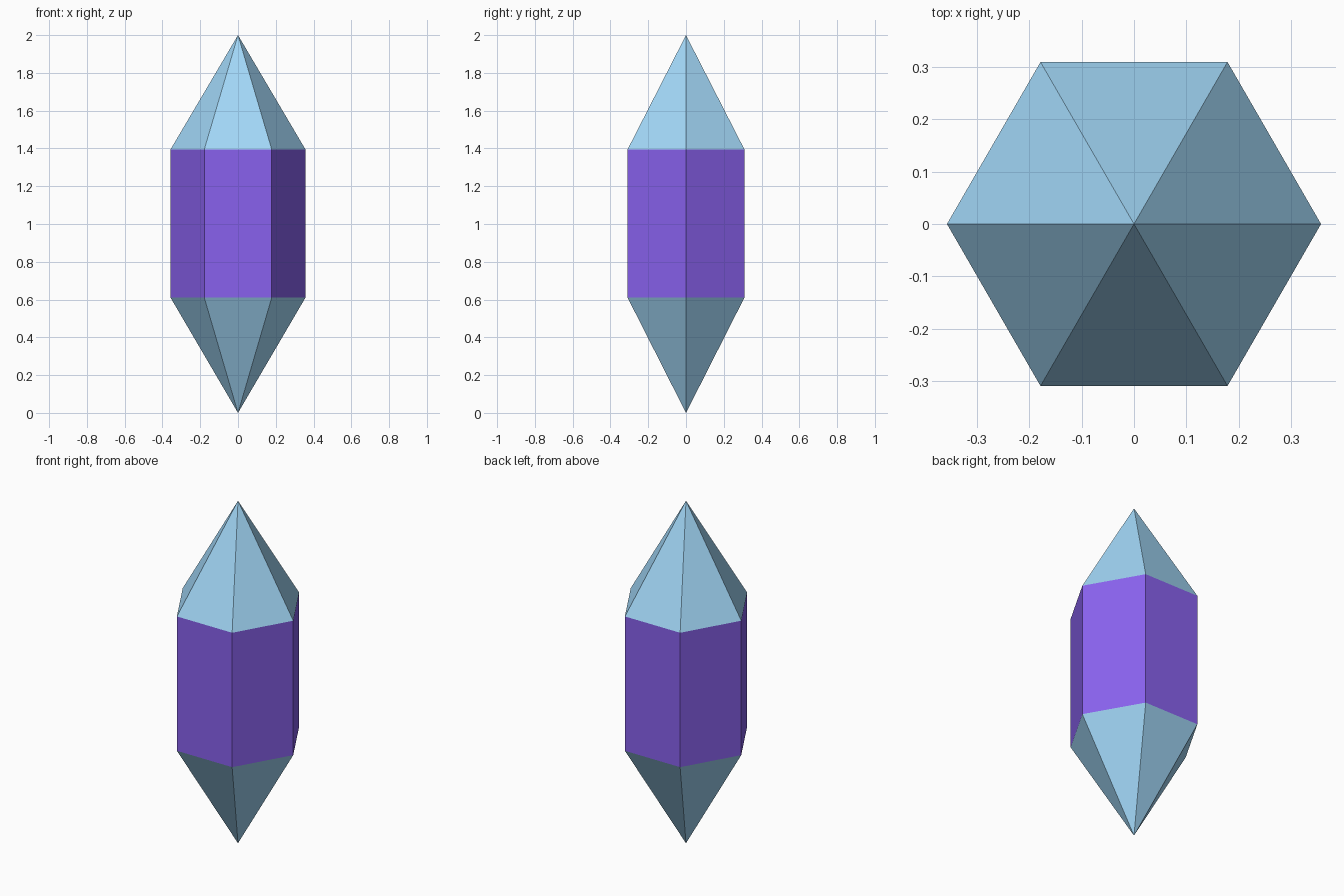
import bpy
import bmesh
from math import radians
from mathutils import Matrix

if "Cube" in bpy.data.objects:
    bpy.data.objects.remove(bpy.data.objects["Cube"])

RADIUS = 0.357
LOW, HIGH, TOP = 0.61, 1.395, 2.0


def material(name, color):
    mat = bpy.data.materials.new(name)
    mat.diffuse_color = color
    mat.use_nodes = True
    mat.node_tree.nodes["Principled BSDF"].inputs["Base Color"].default_value = mat.diffuse_color
    return mat


def hex_part(name, r_bottom, r_top, z0, z1, mat):
    # Six-sided cone or prism with corners on the x axis, open at the hidden joints
    bm = bmesh.new()
    turn = Matrix.Translation((0, 0, (z0 + z1) / 2)) @ Matrix.Rotation(radians(30), 4, 'Z')
    bmesh.ops.create_cone(bm, cap_ends=False, segments=6, radius1=r_bottom,
                          radius2=r_top, depth=z1 - z0, matrix=turn)
    bmesh.ops.remove_doubles(bm, verts=bm.verts, dist=1e-5)
    bmesh.ops.recalc_face_normals(bm, faces=bm.faces)
    mesh = bpy.data.meshes.new(name)
    bm.to_mesh(mesh)
    bm.free()
    mesh.materials.append(mat)
    obj = bpy.data.objects.new(name, mesh)
    bpy.context.collection.objects.link(obj)
    return obj


purple = material("purple_crystal", (0.25, 0.12, 0.85, 1))
blue = material("pale_blue_crystal", (0.36, 0.68, 0.93, 1))

# Crystal shaft and its two points
hex_part("crystal_body", RADIUS, RADIUS, LOW, HIGH, purple)
hex_part("upper_point", RADIUS, 0, HIGH, TOP, blue)
hex_part("lower_point", 0, RADIUS, 0, LOW, blue)
